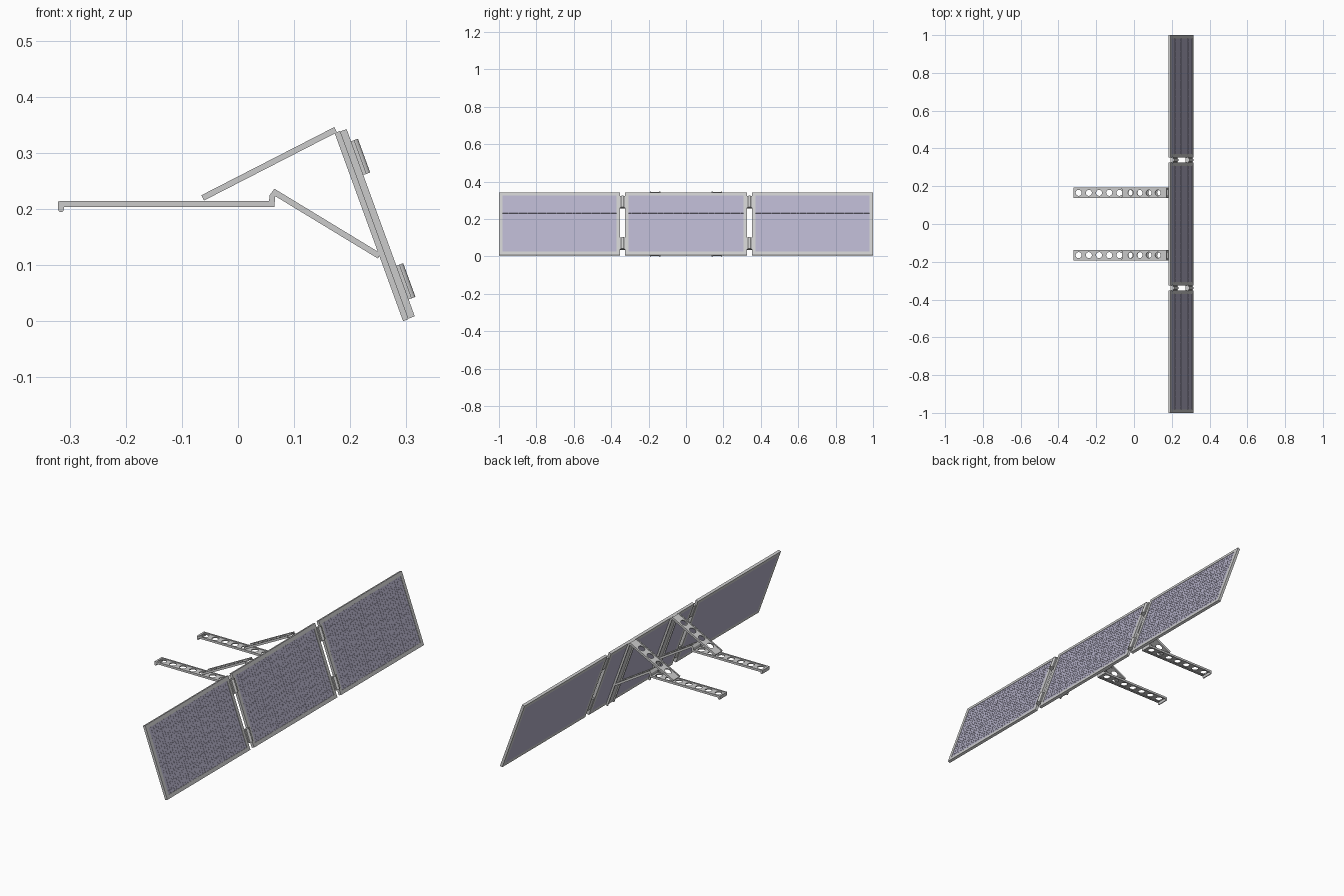
import bpy, bmesh, math
from mathutils import Matrix, Vector

if "Cube" in bpy.data.objects:
    bpy.data.objects.remove(bpy.data.objects["Cube"])

S, C = math.sin(math.radians(20)), math.cos(math.radians(20))
# Panel frame: local x = world y, local y = up the slope, local z = outward normal
PANEL = Matrix(((0, -S, C, 0.315), (1, 0, 0, 0), (0, C, S, 0.0085), (0, 0, 0, 1)))

glass_mat = bpy.data.materials.new("solar_glass")
glass_mat.diffuse_color = (0.46, 0.44, 0.58, 1)
glass_mat.use_nodes = True
glass_mat.node_tree.nodes["Principled BSDF"].inputs["Base Color"].default_value = glass_mat.diffuse_color


def finish(name, bm, matrix, mat=None):
    me = bpy.data.meshes.new(name)
    bmesh.ops.recalc_face_normals(bm, faces=bm.faces)
    bm.to_mesh(me)
    bm.free()
    ob = bpy.data.objects.new(name, me)
    ob.matrix_world = matrix
    if mat:
        me.materials.append(mat)
    bpy.context.collection.objects.link(ob)
    return ob


def add_box(bm, x0, x1, y0, y1, z0, z1):
    m = Matrix.Translation(((x0 + x1) / 2, (y0 + y1) / 2, (z0 + z1) / 2))
    bmesh.ops.create_cube(bm, size=1, matrix=m @ Matrix.Diagonal((x1 - x0, y1 - y0, z1 - z0, 1)))


def boxes(name, specs, matrix, mat=None):
    bm = bmesh.new()
    for s in specs:
        add_box(bm, *s)
    return finish(name, bm, matrix, mat)


def smooth(ob):
    bpy.ops.object.select_all(action='DESELECT')
    ob.select_set(True)
    bpy.context.view_layer.objects.active = ob
    bpy.ops.object.shade_smooth_by_angle(angle=math.radians(40))


def channel(name, a, b, y, holes, first, width=0.055, thick=0.0105):
    """Perforated web with a raised flange on each edge, from a to b in the xz plane."""
    a, b = Vector((a[0], y, a[1])), Vector((b[0], y, b[1]))
    length = (b - a).length
    ex = (b - a).normalized()
    ey = Vector((0, 1, 0))
    m = Matrix((ex, ey, ex.cross(ey))).transposed().to_4x4()
    m.translation = a
    w = width / 2
    boxes(name + "_flanges", [(0, length, s * w - 0.003 - s * 0.003, s * w + 0.003 - s * 0.003,
                               -thick / 2, thick / 2) for s in (-1, 1)], m)
    loops = [[(0, -w + 0.003), (length, -w + 0.003), (length, w - 0.003), (0, w - 0.003)]]
    for i in range(holes):
        cx = first + 0.054 * i
        loops.append([(cx + 0.016 * math.cos(t * math.pi / 12), 0.016 * math.sin(t * math.pi / 12))
                      for t in range(24)])
    cu = bpy.data.curves.new(name + "_web", 'CURVE')
    cu.dimensions, cu.fill_mode, cu.extrude = '2D', 'BOTH', 0.0025
    for pts in loops:
        sp = cu.splines.new('POLY')
        sp.points.add(len(pts) - 1)
        for p, q in zip(sp.points, pts):
            p.co = (*q, 0, 1)
        sp.use_cyclic_u = True
    ob = bpy.data.objects.new(name + "_web", cu)
    ob.matrix_world = m
    bpy.context.collection.objects.link(ob)


# Three solar panels: frame, back sheet, glass and raised cells
H, F = 0.355, 0.018
for label, y0, y1 in (("left", -1, -0.353), ("middle", -0.325, 0.325), ("right", 0.353, 1)):
    boxes(label + "_panel_frame", [
        (y0, y0 + F, 0, H, -0.0128, 0), (y1 - F, y1, 0, H, -0.0128, 0),
        (y0 + F, y1 - F, 0, F, -0.0128, 0), (y0 + F, y1 - F, H - F, H, -0.0128, 0)], PANEL)
    boxes(label + "_panel_glass", [(y0 + F, y1 - F, F, H - F, -0.0128, -0.002)], PANEL, glass_mat)
    px, py = (y1 - y0 - 2 * F) / 36, (H - 2 * F) / 19
    cells = boxes(label + "_panel_cells", [(y0 + F + 0.0005, y0 + F + px - 0.0005,
                  F + 0.0005, F + py - 0.0005, -0.002, -0.0014)], PANEL, glass_mat)
    for axis, count, pitch in ((0, 36, px), (1, 19, py)):
        ar = cells.modifiers.new("array", 'ARRAY')
        ar.count = count
        ar.use_relative_offset, ar.use_constant_offset = False, True
        off = [0, 0, 0]
        off[axis] = pitch
        ar.constant_offset_displace = off

# Hinges bridging the gaps between panels
for side in (-1, 1):
    for n, lo in (("lower", 0.032), ("upper", 0.268)):
        c = side * 0.339
        boxes(n + "_hinge_leaves", [(c - 0.017, c - 0.002, lo, lo + 0.064, 0, 0.006),
                                    (c + 0.002, c + 0.017, lo, lo + 0.064, 0, 0.006),
                                    (c - 0.014, c + 0.014, lo, lo + 0.064, -0.010, 0.003)], PANEL)
        bm = bmesh.new()
        bmesh.ops.create_cone(bm, cap_ends=True, segments=24, radius1=0.0085, radius2=0.0085, depth=0.064,
                              matrix=Matrix.Translation((c, lo + 0.032, 0.0045)) @ Matrix.Rotation(math.pi / 2, 4, 'X'))
        smooth(finish(n + "_hinge_barrel", bm, PANEL))

# Mounting brackets, one on each side of the centre
for side, y in (("left", -0.165), ("right", 0.165)):
    w = 0.0275
    boxes(side + "_back_rail", [(y - w, y + w, -0.001, H + 0.001, -0.0165, -0.0128),
                                (y - w, y - w + 0.006, -0.001, H + 0.001, -0.0225, -0.0165),
                                (y + w - 0.006, y + w, -0.001, H + 0.001, -0.0225, -0.0165)], PANEL)
    channel(side + "_arm", (-0.318, 0.2085), (0.065, 0.2085), y, 7, 0.025)
    channel(side + "_upper_strut", (-0.063, 0.2195), (0.174, 0.341), y, 4, 0.052)
    channel(side + "_lower_strut", (0.066, 0.229), (0.252, 0.116), y, 4, 0.027)

    # Rounded hook at the free end and bent tab at the panel end
    hook = [(-0.3205, 0.2135), (-0.3205, 0.199)]
    hook += [(-0.3155 - 0.005 * math.cos(t * math.pi / 8), 0.199 - 0.005 * math.sin(t * math.pi / 8))
             for t in range(1, 9)] + [(-0.3105, 0.2135)]
    tab = [(0.055, 0.2033), (0.065, 0.2033), (0.066, 0.222), (0.073, 0.230), (0.065, 0.236), (0.056, 0.224)]
    for part, pts in (("_arm_hook", hook), ("_arm_tab", tab)):
        bm = bmesh.new()
        f = bm.faces.new([bm.verts.new((x, y - w, z)) for x, z in pts])
        r = bmesh.ops.extrude_face_region(bm, geom=[f])
        bmesh.ops.translate(bm, vec=(0, 2 * w, 0),
                            verts=[v for v in r["geom"] if isinstance(v, bmesh.types.BMVert)])
        finish(side + part, bm, Matrix.Identity(4))
